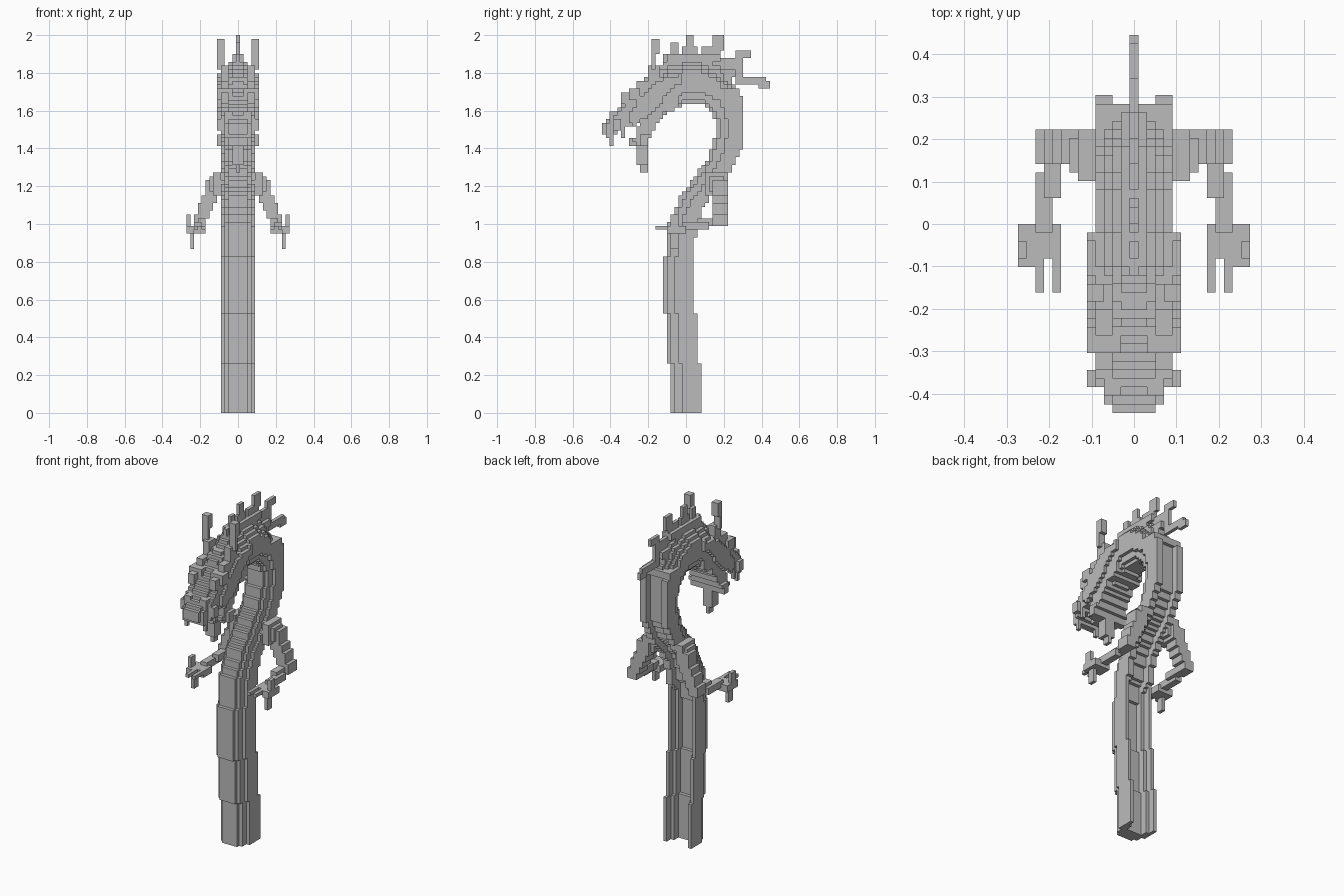
import bpy, bmesh, math
from mathutils import Vector

if "Cube" in bpy.data.objects:
    bpy.data.objects.remove(bpy.data.objects["Cube"], do_unlink=True)

UNIT = 2 / 99          # edge of one small block

stone = bpy.data.materials.new("plain_grey")
stone.use_nodes = True
grey = (0.5, 0.5, 0.5, 1)
stone.diffuse_color = grey
stone.node_tree.nodes["Principled BSDF"].inputs["Base Color"].default_value = grey


def centre(cell):
    i, j, k = cell
    return Vector((i, j + 0.5, k + 0.5)) * UNIT


def make(name, cells):
    """Skin a set of grid cells with only the exposed faces."""
    bm = bmesh.new()
    verts = {}
    for cell in cells:
        for axis in range(3):
            for sign in (-1, 1):
                beside = list(cell)
                beside[axis] += sign
                if tuple(beside) in cells:
                    continue
                ring = []
                for a, b in ((0, 0), (1, 0), (1, 1), (0, 1)):
                    p = list(cell)
                    p[axis] += sign > 0
                    p[(axis + 1) % 3] += a
                    p[(axis + 2) % 3] += b
                    p = tuple(p)
                    if p not in verts:
                        verts[p] = bm.verts.new(((p[0] - 0.5) * UNIT, p[1] * UNIT, p[2] * UNIT))
                    ring.append(verts[p])
                bm.faces.new(ring if sign > 0 else ring[::-1])
    bmesh.ops.dissolve_limit(bm, angle_limit=0.01, verts=bm.verts, edges=bm.edges)
    mesh = bpy.data.meshes.new(name)
    bm.to_mesh(mesh)
    bm.free()
    mesh.materials.append(stone)
    obj = bpy.data.objects.new(name, mesh)
    bpy.context.collection.objects.link(obj)
    return obj


def box(i0, i1, y0, y1, z0, z1, mirror=True):
    """Cells of a box: columns i0..i1 on both sides, y and z in units."""
    cols = set(range(i0, i1 + 1))
    if mirror:
        cols |= {-i for i in cols}
    js = range(round(y0 / UNIT), max(round(y1 / UNIT), round(y0 / UNIT) + 1))
    ks = range(round(z0 / UNIT), max(round(z1 / UNIT), round(z0 / UNIT) + 1))
    return {(i, j, k) for i in cols for j in js for k in ks}


def sweep(path, rule):
    """Band along a (y, z, half thickness) path; rule(inner, outer, y, z) gives columns."""
    cells = set()
    for j in range(-24, 24):
        for k in range(40, 100):
            _, y, z = centre((0, j, k))
            best = None
            for (ay, az, at), (by, bz, bt) in zip(path, path[1:]):
                dy, dz = by - ay, bz - az
                f = max(0, min(1, ((y - ay) * dy + (z - az) * dz) / (dy * dy + dz * dz)))
                dist = math.hypot(y - ay - f * dy, z - az - f * dz)
                side = dy * (z - az) - dz * (y - ay)
                if best is None or dist < best[0]:
                    best = dist, math.copysign(dist, side), at + f * (bt - at)
            dist, s, t = best
            if dist <= t:
                cells |= {(i, j, k) for i in rule(t - s, t + s, y, z)}
    return cells


def span(n):
    return range(-n, n + 1)


def rounded(depth):
    return 2 if depth < UNIT else 3 if depth < 3 * UNIT else 4


# Straight lower body: stepped front, open channel at the back
body = set()
for front, back, low, high in ((-0.08, 0.08, 0, 0.26), (-0.10, 0.06, 0.26, 0.53),
                               (-0.12, 0.04, 0.53, 0.83), (-0.10, 0.04, 0.83, 0.93),
                               (-0.10, 0.06, 0.93, 0.99)):
    body |= box(0, 2, front, front + 0.02, low, high)
    body |= box(0, 3, front + 0.02, front + 0.06, low, high)
    body |= box(0, 4, front + 0.06, back - 0.08, low, high)
    body |= box(3, 4, back - 0.08, back - 0.04, low, high)
    body |= box(4, 4, back - 0.04, back, low, high)
make("lower_body", body)

# Curved neck
neck_path = [(-0.02, 0.97, 0.08), (0.02, 1.10, 0.065), (0.09, 1.20, 0.065), (0.17, 1.30, 0.07),
             (0.225, 1.42, 0.075), (0.23, 1.55, 0.075), (0.205, 1.66, 0.09),
             (0.13, 1.73, 0.11), (0.04, 1.76, 0.12), (-0.06, 1.74, 0.12), (-0.14, 1.69, 0.11)]


def neck_rule(inner, outer, y, z):
    n = rounded(inner)
    if z < 1.68 and y > -0.05:
        return [i for i in span(n) if outer > 2 * UNIT or abs(i) > 2]
    if z >= 1.72:
        n = min(n, 1 if outer < UNIT else 2 if outer < 2 * UNIT else 3 if outer < 3 * UNIT else 4)
    return span(n)


make("neck", sweep(neck_path, neck_rule))

# Head and upper jaw
head_path = [(-0.14, 1.69, 0.11), (-0.22, 1.64, 0.085), (-0.30, 1.585, 0.06), (-0.40, 1.51, 0.045)]
head = sweep(head_path, lambda inner, outer, y, z:
             span(min(4 if y > -0.38 else 3, 2 if outer < UNIT else 4)))
head |= box(0, 1, -0.44, -0.40, 1.48, 1.54)
head |= box(0, 3, -0.42, -0.38, 1.45, 1.52)
make("head", head)

# Nostrils, fangs and brows
make("nostrils", box(4, 5, -0.38, -0.34, 1.50, 1.56) | box(2, 3, -0.40, -0.36, 1.54, 1.59))
make("fangs", box(3, 3, -0.40, -0.38, 1.42, 1.46) | box(4, 4, -0.34, -0.32, 1.46, 1.50))
make("brows", box(2, 5, -0.30, -0.24, 1.66, 1.71) | box(3, 4, -0.34, -0.28, 1.63, 1.70)
     | box(3, 4, -0.26, -0.20, 1.71, 1.76))

# Cheek frill plates
frill_path = [(-0.03, 1.77, 0.02), (-0.12, 1.73, 0.04), (-0.20, 1.64, 0.055), (-0.27, 1.56, 0.035)]
make("cheek_frills", sweep(frill_path, lambda a, b, y, z: (-5, 5)))

# Lower jaw and beard
jaw_path = [(-0.17, 1.60, 0.06), (-0.215, 1.51, 0.04), (-0.24, 1.44, 0.035)]
make("lower_jaw", sweep(jaw_path, lambda a, b, y, z: span(5 if z < 1.47 and y > -0.24 else 4))
     | box(0, 2, -0.30, -0.24, 1.42, 1.46))
make("beard", box(0, 1, -0.26, -0.20, 1.32, 1.42) | box(0, 0, -0.24, -0.20, 1.28, 1.32))

# Horns
make("horns", box(3, 4, -0.20, -0.14, 1.76, 1.84) | box(4, 5, -0.18, -0.16, 1.82, 1.92)
     | box(4, 5, -0.18, -0.14, 1.90, 1.97))

# Spikes along the ridge: broad root and offset tip
spikes = set()
for y0, y1, z0, z1, ty0, ty1, tz0, tz1 in (
        (-0.12, -0.04, 1.84, 1.90, -0.08, -0.04, 1.88, 1.96),
        (-0.02, 0.06, 1.86, 1.94, 0.00, 0.04, 1.92, 2.00),
        (0.08, 0.18, 1.84, 1.93, 0.14, 0.20, 1.91, 2.00),
        (0.18, 0.30, 1.78, 1.88, 0.26, 0.34, 1.87, 1.92),
        (0.26, 0.42, 1.73, 1.78, 0.38, 0.44, 1.72, 1.76)):
    spikes |= box(0, 0, y0, y1, z0, z1) | box(0, 0, ty0, ty1, tz0, tz1)
make("back_spikes", spikes)
make("ridge", box(0, 1, -0.10, 0.18, 1.86, 1.89) | box(0, 1, 0.18, 0.26, 1.78, 1.82))

# Arms: shoulder, stepped upper arm, forearm and clawed hand, both sides
arms = box(4, 7, 0.12, 0.20, 1.18, 1.26) | box(5, 6, 0.10, 0.22, 1.16, 1.28)
for step in range(5):
    top = 1.24 - step * 0.045
    arms |= box(6 + step * 3 // 4, 8 + step * 3 // 4, 0.14, 0.22, top - 0.08, top)
arms |= box(9, 10, 0.06, 0.20, 0.98, 1.04) | box(10, 11, -0.02, 0.12, 0.97, 1.01)
make("arms", arms)
hands = box(9, 12, -0.08, 0.00, 0.95, 1.00) | box(12, 13, -0.10, 0.00, 0.94, 0.99)
hands |= box(9, 9, -0.16, -0.08, 0.97, 1.00) | box(11, 11, -0.16, -0.08, 0.97, 1.00)
hands |= box(13, 13, -0.08, -0.04, 0.98, 1.06) | box(12, 12, -0.08, -0.04, 0.87, 0.95)
make("clawed_hands", hands)
